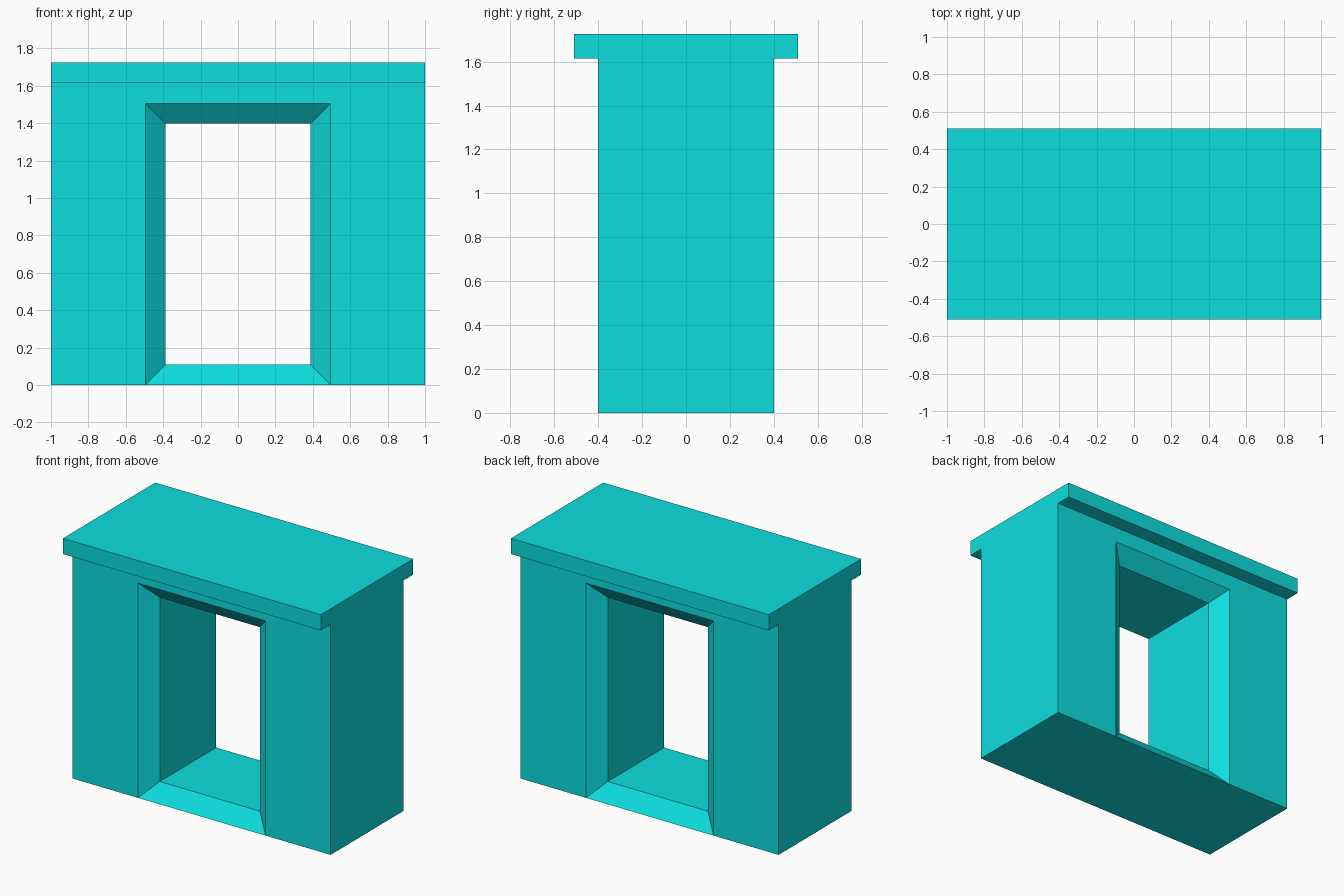
import bpy
import bmesh

if "Cube" in bpy.data.objects:
    bpy.data.objects.remove(bpy.data.objects["Cube"], do_unlink=True)

WALL_TOP, SLAB_TOP = 1.615, 1.725
WALL_Y, SLAB_Y = 0.402, 0.511
BEVEL_DEPTH = 0.09

turquoise = bpy.data.materials.new("turquoise")
turquoise.use_nodes = True
colour = (0.004, 0.73, 0.74, 1)
turquoise.diffuse_color = colour
turquoise.node_tree.nodes["Principled BSDF"].inputs["Base Color"].default_value = colour


def finish(name, bm):
    bmesh.ops.recalc_face_normals(bm, faces=bm.faces[:])
    mesh = bpy.data.meshes.new(name)
    bm.to_mesh(mesh)
    bm.free()
    mesh.materials.append(turquoise)
    obj = bpy.data.objects.new(name, mesh)
    bpy.context.collection.objects.link(obj)
    return obj


def ring(bm, half_width, bottom, top, y):
    corners = ((-1, bottom), (-1, top), (1, top), (1, bottom))
    return [bm.verts.new((side * half_width, y, z)) for side, z in corners]


def loft(bm, a, b, edges):
    for i in edges:
        j = (i + 1) % 4
        bm.faces.new((a[i], a[j], b[j], b[i]))


# Wall with a doorway whose edges are bevelled on both sides
bm = bmesh.new()
outer, mouth, throat = [], [], []
for s in (-1, 1):
    outer.append(ring(bm, 1, 0, WALL_TOP, s * WALL_Y))
    mouth.append(ring(bm, 0.495, 0, 1.505, s * WALL_Y))
    throat.append(ring(bm, 0.388, 0.108, 1.398, s * (WALL_Y - BEVEL_DEPTH)))
for o, m, t in zip(outer, mouth, throat):
    loft(bm, o, m, range(3))
    loft(bm, m, t, range(4))
loft(bm, throat[0], throat[1], range(4))
loft(bm, outer[0], outer[1], range(3))

# Underside, sharing the doorway's bottom edges
(fo, bo), (fm, bk) = outer, mouth
bm.faces.new((fo[0], fm[0], fm[3], fo[3], bo[3], bk[3], bk[0], bo[0]))
finish("doorway_wall", bm)

# Overhanging roof slab
bm = bmesh.new()
bmesh.ops.create_cube(bm, size=1)
slab = finish("roof_slab", bm)
slab.scale = (2, 2 * SLAB_Y, SLAB_TOP - WALL_TOP)
slab.location.z = (SLAB_TOP + WALL_TOP) / 2
